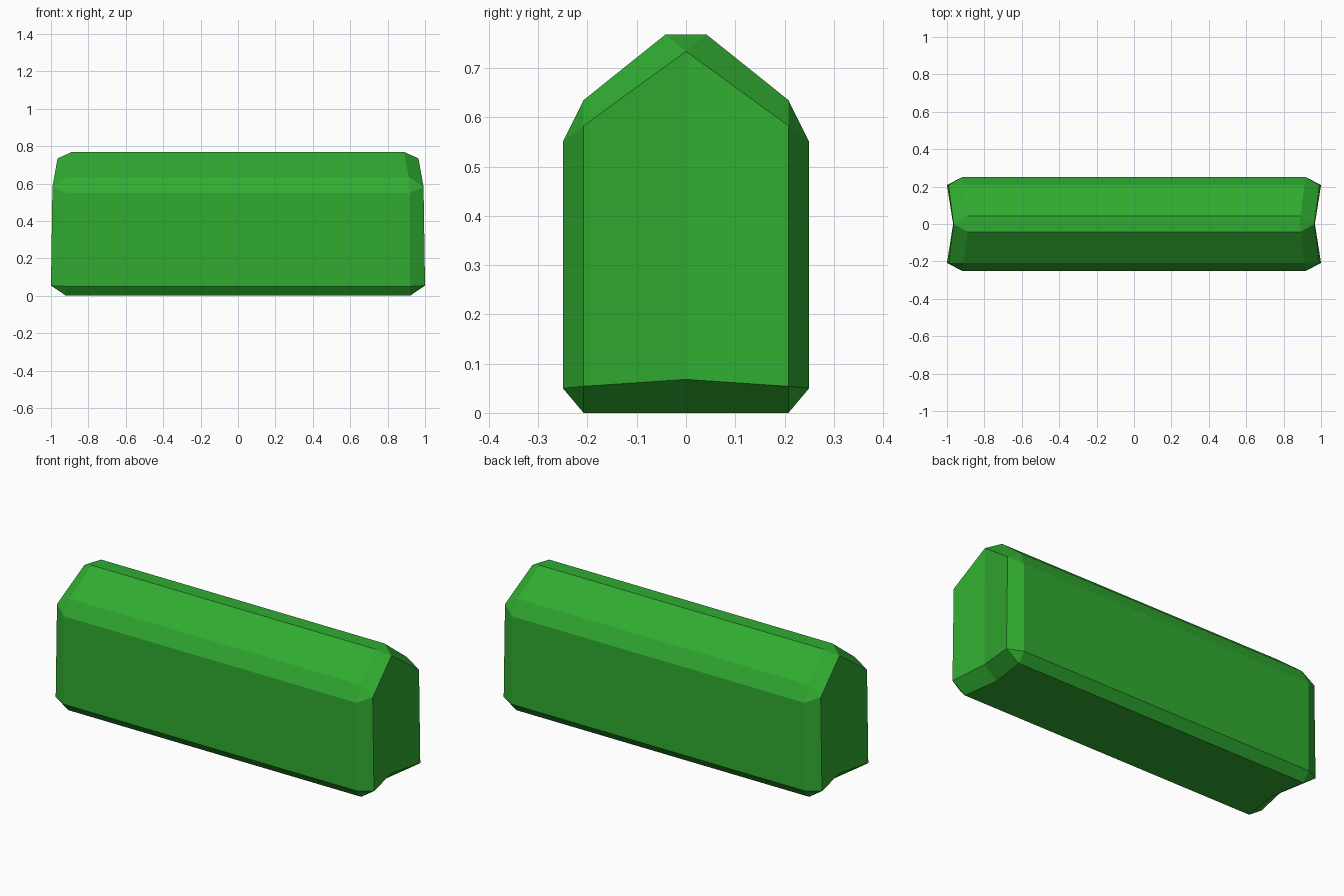
import bpy
import bmesh

if "Cube" in bpy.data.objects:
    bpy.data.objects.remove(bpy.data.objects["Cube"])

# Quarter of the hedge (x >= 0, y <= 0); the other three come from mirroring.
# Each long edge line runs from the middle of the hedge (x = 0) to its end vertex.
profile = [  # end x, y, z : from underside centre round to ridge centre
    (0.89, 0.00, 0.00),
    (0.92, -0.208, 0.00),
    (0.92, -0.25, 0.05),
    (0.92, -0.25, 0.55),
    (0.912, -0.208, 0.635),
    (0.89, -0.042, 0.768),
    (0.89, 0.00, 0.768),
]
# End panel, pinched inwards along its centre line
end_panel = [
    (0.967, 0.00, 0.068),
    (1.00, -0.208, 0.054),
    (0.992, -0.208, 0.583),
    (0.965, 0.00, 0.734),
]

bm = bmesh.new()
mid = [bm.verts.new((0, y, z)) for x, y, z in profile]
rim = [bm.verts.new(p) for p in profile]
end = [bm.verts.new(p) for p in end_panel]

# Long sides, roof, underside and their chamfers
for i in range(len(profile) - 1):
    bm.faces.new((mid[i], rim[i], rim[i + 1], mid[i + 1]))

# End panel and the chamfers around it
bm.faces.new(end)
bm.faces.new((rim[0], end[0], end[1], rim[1]))
bm.faces.new((rim[1], end[1], rim[2]))
bm.faces.new((rim[2], end[1], end[2], rim[3]))
bm.faces.new((rim[3], end[2], rim[4]))
bm.faces.new((rim[4], end[2], end[3], rim[5]))
bm.faces.new((rim[5], end[3], rim[6]))

# Mirror across x and y, then weld the seams
for axis in (0, 1):
    copy = bmesh.ops.duplicate(bm, geom=bm.verts[:] + bm.edges[:] + bm.faces[:])["geom"]
    for v in (g for g in copy if isinstance(g, bmesh.types.BMVert)):
        v.co[axis] *= -1
    bmesh.ops.remove_doubles(bm, verts=bm.verts[:], dist=0.0005)
bmesh.ops.recalc_face_normals(bm, faces=bm.faces[:])

mesh = bpy.data.meshes.new("hedge")
bm.to_mesh(mesh)
bm.free()

leaf_green = bpy.data.materials.new("leaf_green")
leaf_green.diffuse_color = (0.03, 0.41, 0.03, 1)
leaf_green.use_nodes = True
leaf_green.node_tree.nodes["Principled BSDF"].inputs["Base Color"].default_value = leaf_green.diffuse_color
mesh.materials.append(leaf_green)

hedge = bpy.data.objects.new("hedge", mesh)
bpy.context.collection.objects.link(hedge)
